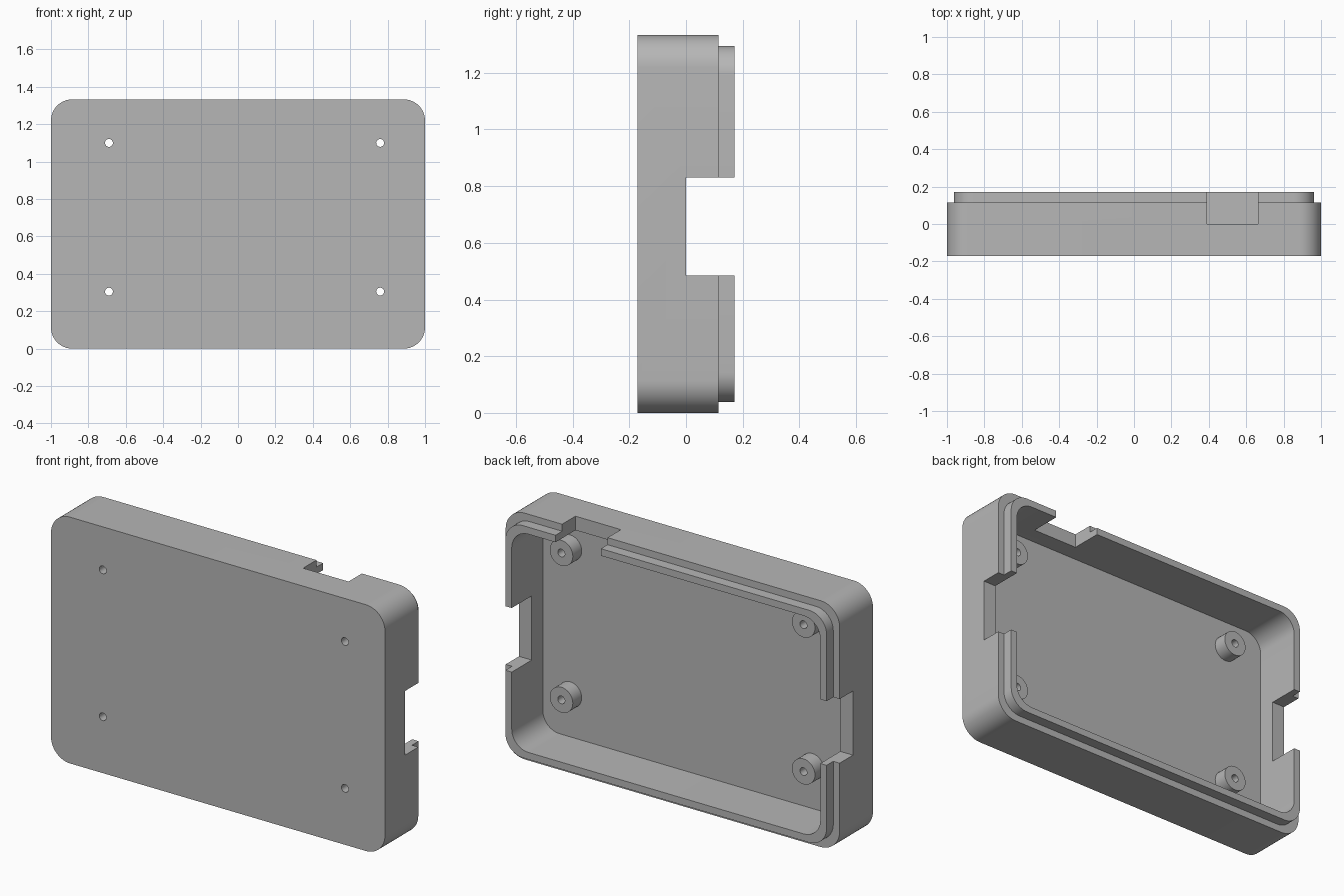
import bpy, bmesh, math

cube = bpy.data.objects.get("Cube")
if cube:
    bpy.data.objects.remove(cube, do_unlink=True)

HEIGHT = 1.333
MID = HEIGHT / 2
FRONT, FLOOR, RIM, BACK = -0.171, -0.095, 0.114, 0.171

grey = bpy.data.materials.new("grey plastic")
grey.use_nodes = True
colour = (0.47, 0.47, 0.47, 1)
grey.diffuse_color = colour
grey.node_tree.nodes["Principled BSDF"].inputs["Base Color"].default_value = colour


def prism(name, outline, y0, y1):
    """Extrude an (x, z) outline from y0 to y1."""
    bm = bmesh.new()
    face = bm.faces.new([bm.verts.new((x, y0, z)) for x, z in outline])
    ext = bmesh.ops.extrude_face_region(bm, geom=[face])
    verts = [g for g in ext["geom"] if isinstance(g, bmesh.types.BMVert)]
    bmesh.ops.translate(bm, verts=verts, vec=(0, y1 - y0, 0))
    bmesh.ops.recalc_face_normals(bm, faces=bm.faces)
    mesh = bpy.data.meshes.new(name)
    bm.to_mesh(mesh)
    bm.free()
    mesh.materials.append(grey)
    obj = bpy.data.objects.new(name, mesh)
    bpy.context.collection.objects.link(obj)
    return obj


def arc(cx, cz, r, start, end, n):
    step = (end - start) / n
    return [(cx + r * math.cos(start + i * step), cz + r * math.sin(start + i * step))
            for i in range(n + 1)]


def rounded(inset, r):
    """Rounded rectangle, inset from the outside of the case."""
    w, h = 1 - inset - r, MID - inset - r
    points = []
    for k, (sx, sz) in enumerate([(1, 1), (-1, 1), (-1, -1), (1, -1)]):
        a = k * math.pi / 2
        points += arc(sx * w, MID + sz * h, r, a, a + math.pi / 2, 12)
    return points


def circle(x, z, r):
    return arc(x, z, r, 0, 2 * math.pi, 32)[:-1]


def box(x0, x1, z0, z1):
    return [(x0, z0), (x1, z0), (x1, z1), (x0, z1)]


def combine(target, tool, operation):
    mod = target.modifiers.new(operation, "BOOLEAN")
    mod.operation = operation
    mod.solver = "EXACT"
    mod.object = tool
    bpy.context.view_layer.objects.active = target
    bpy.ops.object.modifier_apply(modifier=mod.name)
    bpy.data.objects.remove(tool, do_unlink=True)


def smooth(obj):
    bpy.ops.object.select_all(action="DESELECT")
    obj.select_set(True)
    bpy.context.view_layer.objects.active = obj
    bpy.ops.object.shade_smooth_by_angle(angle=math.radians(30))


# Tray with a stepped lip around the open back
case = prism("case", rounded(0, 0.114), FRONT, RIM)
combine(case, prism("lip", rounded(0.038, 0.105), 0, BACK), "UNION")
combine(case, prism("cavity", rounded(0.076, 0.1), FLOOR, 0.3), "DIFFERENCE")

# Openings in both side walls and the top wall
for x0, x1, z0, z1 in [(0.85, 1.1, 0.484, 0.831),
                       (-1.1, -0.85, 0.484, 0.831),
                       (0.39, 0.662, 1.2, 1.5)]:
    combine(case, prism("opening", box(x0, x1, z0, z1), 0, 0.3), "DIFFERENCE")

# Mounting posts with screw holes through the front plate
spots = [(x, z) for x in (-0.69, 0.76) for z in (0.305, 1.1)]
for x, z in spots:
    combine(case, prism("post", circle(x, z, 0.069), FLOOR - 0.03, -0.019), "UNION")
for x, z in spots:
    combine(case, prism("screw_hole", circle(x, z, 0.021), -0.3, 0.1), "DIFFERENCE")

smooth(case)
